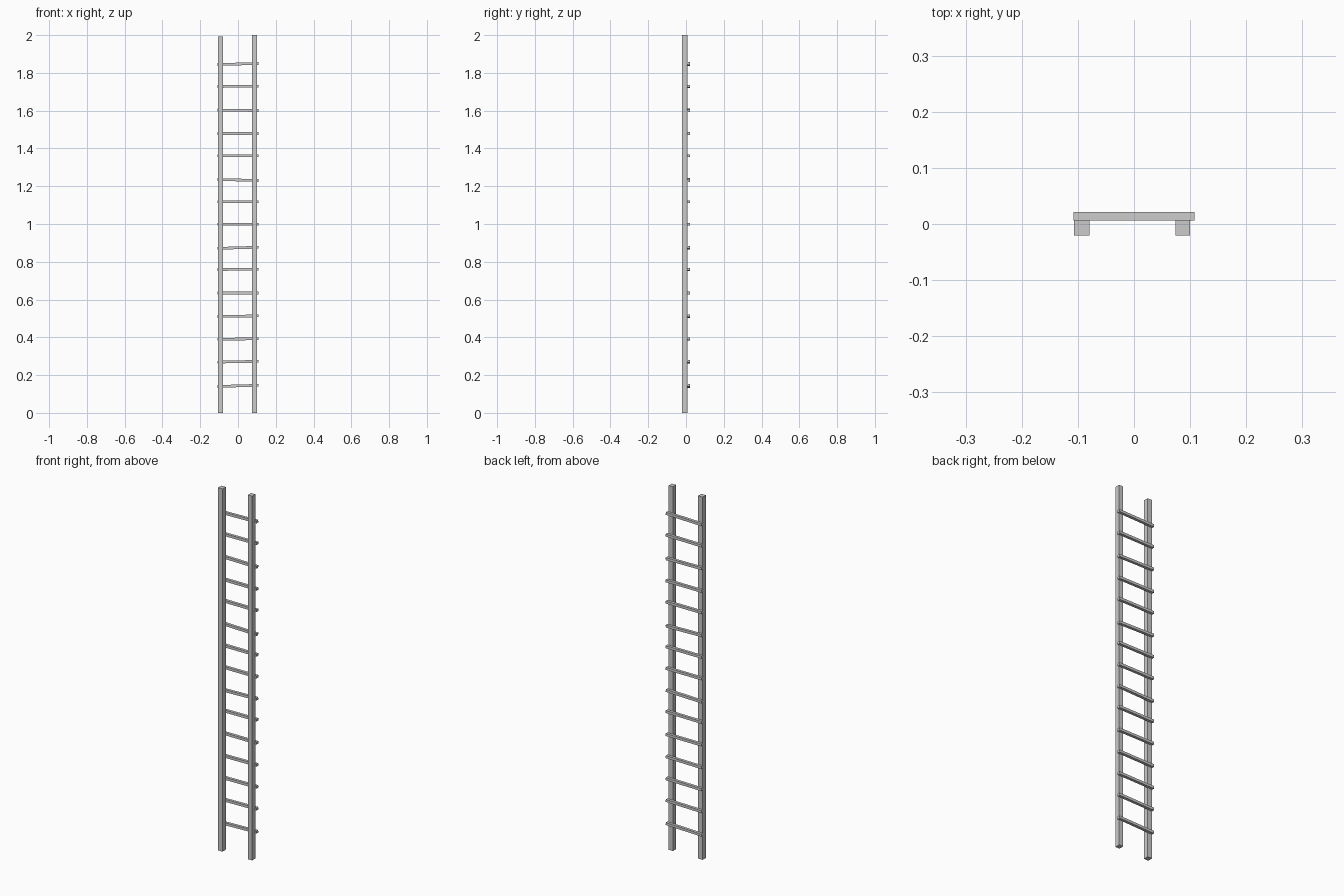
import bpy, math


def box(name, center, size, tilt=0.0):
    bpy.ops.mesh.primitive_cube_add(size=1, location=center)
    ob = bpy.context.object
    ob.name = name
    ob.scale = size
    ob.rotation_euler = (0, -tilt, 0)
    return ob


# Uprights: the left one is slightly shorter
box("left_rail", (-0.093, -0.0065, 0.996), (0.027, 0.028, 1.992))
box("right_rail", (0.087, -0.0065, 1.0), (0.026, 0.028, 2.0))

# Rungs nailed across the back: (height, rise from left end to right end)
rungs = [(0.143, 0.006), (0.271, 0.004), (0.391, 0.003), (0.512, 0.003),
         (0.635, 0.0), (0.76, 0.002), (0.874, 0.006), (0.998, 0.0),
         (1.117, 0.0), (1.233, -0.005), (1.362, 0.0), (1.479, 0.0),
         (1.602, -0.003), (1.729, 0.002), (1.847, 0.005)]
length = 0.216
for i, (z, rise) in enumerate(rungs):
    box(f"rung_{i + 1}", (0, 0.0138, z), (length, 0.0155, 0.014),
        math.atan2(rise, length))
